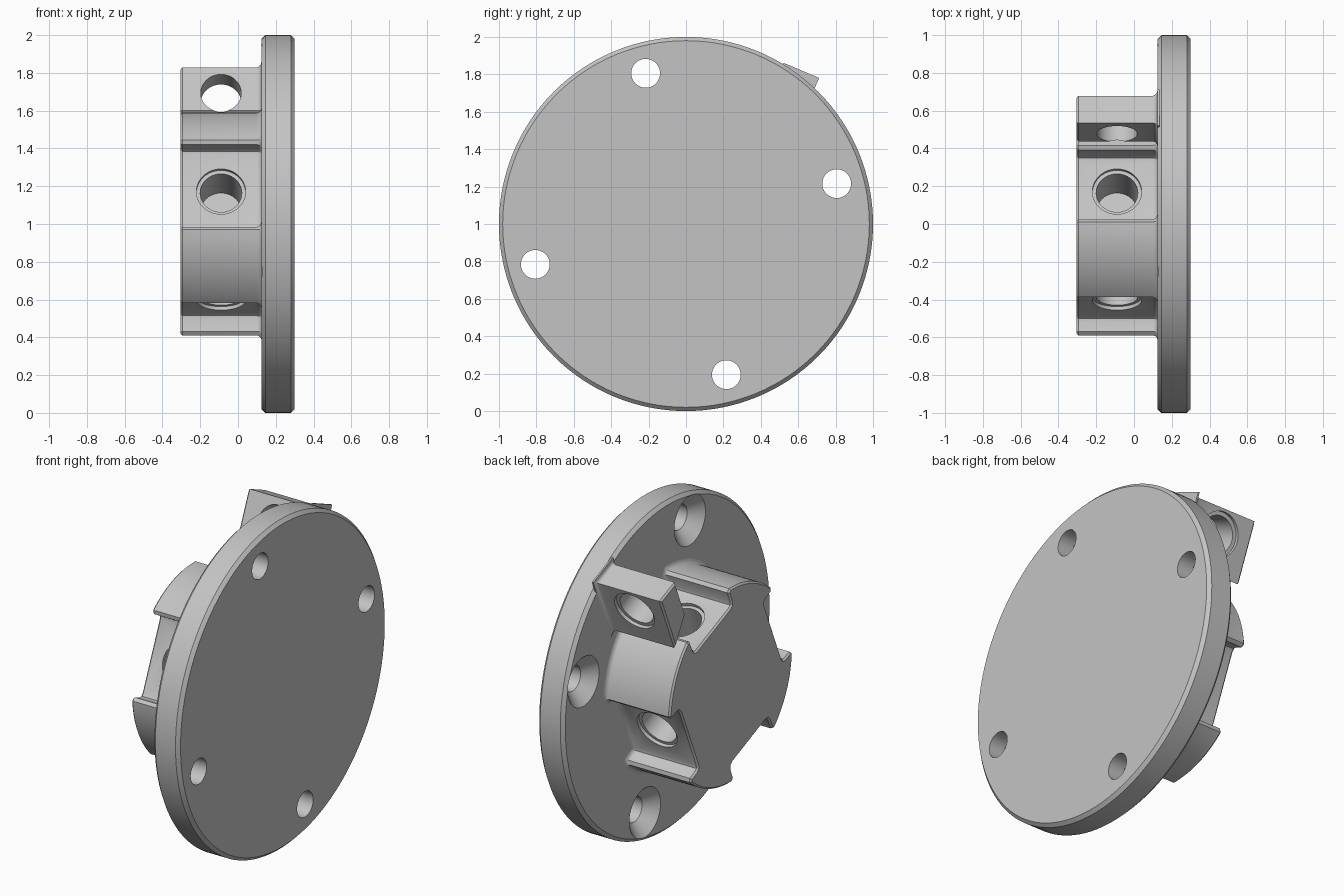
import bpy, bmesh
from math import cos, sin, pi, radians
from mathutils import Vector

cube = bpy.data.objects.get("Cube")
if cube:
    bpy.data.objects.remove(cube)

GREY = bpy.data.materials.new("light grey metal")
GREY.use_nodes = True
GREY.diffuse_color = (0.55, 0.55, 0.55, 1)
GREY.node_tree.nodes["Principled BSDF"].inputs["Base Color"].default_value = (0.55, 0.55, 0.55, 1)

TURN = radians(67)              # direction of the first notch in the y-z plane
BACK, FACE, TOP = 0.30, 0.125, -0.305
BORE_X = -0.09


def point(x, y, z):
    return Vector((x, y, z + 1))


def polar(r, a):
    return Vector((r * cos(a), r * sin(a)))


def local(u, v, a):
    """u runs outward along angle a, v runs across it."""
    return Vector((u * cos(a) + v * sin(a), u * sin(a) - v * cos(a)))


def make(name, rings):
    """Skin a stack of closed rings and cap both ends."""
    bm = bmesh.new()
    loops = [[bm.verts.new(p) for p in ring] for ring in rings]
    n = len(loops[0])
    for lo, hi in zip(loops, loops[1:]):
        for i in range(n):
            j = (i + 1) % n
            bm.faces.new((lo[i], lo[j], hi[j], hi[i]))
    bm.faces.new(loops[0])
    bm.faces.new(loops[-1])
    bmesh.ops.recalc_face_normals(bm, faces=bm.faces)
    mesh = bpy.data.meshes.new(name)
    bm.to_mesh(mesh)
    bm.free()
    obj = bpy.data.objects.new(name, mesh)
    mesh.materials.append(GREY)
    bpy.context.collection.objects.link(obj)
    return obj


def lathe(name, profile, origin, axis, n=64):
    """Turn (distance, radius) pairs around an axis."""
    axis = axis.normalized()
    side = axis.orthogonal().normalized()
    other = axis.cross(side)
    return make(name, [[origin + axis * t + (side * cos(2 * pi * i / n) + other * sin(2 * pi * i / n)) * r
                        for i in range(n)] for t, r in profile])


def offset(pts, d):
    """Mitred outward offset of a counter-clockwise outline."""
    out = []
    for i, p in enumerate(pts):
        e1 = (p - pts[i - 1]).normalized()
        e2 = (pts[(i + 1) % len(pts)] - p).normalized()
        n1, n2 = Vector((e1.y, -e1.x)), Vector((e2.y, -e2.x))
        out.append(p + (n1 + n2) * d / (1 + n1.dot(n2)))
    return out


def boss(name, outline):
    """Extruded block with a chamfered top and a fillet where it meets the plate."""
    steps = [(TOP, -0.01), (TOP + 0.01, 0), (FACE - 0.025, 0), (FACE - 0.013, 0.004),
             (FACE - 0.004, 0.013), (FACE, 0.025), (FACE + 0.01, 0.025)]
    return make(name, [[point(x, p.x, p.y) for p in offset(outline, d)] for x, d in steps])


def finish(obj, cutters):
    bpy.ops.object.select_all(action='DESELECT')
    bpy.context.view_layer.objects.active = obj
    obj.select_set(True)
    for c in cutters:
        mod = obj.modifiers.new("cut", 'BOOLEAN')
        mod.operation = 'DIFFERENCE'
        mod.solver = 'EXACT'
        mod.object = c
        bpy.ops.object.modifier_apply(modifier=mod.name)
        bpy.data.objects.remove(c)
    bpy.ops.object.shade_smooth_by_angle(angle=radians(30))


# Round base plate with four countersunk screw holes
X = Vector((1, 0, 0))
plate = lathe("base_plate", [(FACE, 0.98), (FACE + 0.02, 1), (BACK - 0.02, 1), (BACK, 0.98)],
              point(0, 0, 0), X, 128)
holes = []
for k in range(4):
    p = polar(0.834, radians(15) + k * pi / 2)
    holes.append(lathe("screw_cutter", [(-0.02, 0.17), (0, 0.15), (0.073, 0.077), (0.3, 0.077)],
                       point(FACE, p.x, p.y), X, 48))
finish(plate, holes)

# Hub with four flat notches, alternately narrow and wide
R, FLAT = 0.59, 0.44
halves = [radians(20.5), radians(24.5)]
outline, bores = [], []
for k in range(4):
    a = TURN + k * pi / 2
    h, nxt = halves[k % 2], halves[(k + 1) % 2]
    w = R * sin(h) - 0.01
    outline += [local(FLAT + 0.025, w, a), local(FLAT + 0.007, w - 0.007, a), local(FLAT, w - 0.025, a),
                local(FLAT, 0.025 - w, a), local(FLAT + 0.007, 0.007 - w, a), local(FLAT + 0.025, -w, a)]
    start, end = a + h, a + pi / 2 - nxt
    outline.append(polar(R - 0.02, start))
    outline += [polar(R, start + 0.025 + (end - start - 0.05) * i / 14) for i in range(15)]
    outline.append(polar(R - 0.02, end))
    # Stepped blind bore in each flat
    d = polar(1, a)
    bores.append(lathe("bore_cutter", [(0.1, 0.13), (-0.02, 0.13), (-0.02, 0.11), (-0.28, 0.11)],
                       point(BORE_X, d.x * FLAT, d.y * FLAT), Vector((0, d.x, d.y))))
hub = boss("notched_hub", outline)
finish(hub, bores)

# Upright lug beside the first notch, drilled across
IN, OUT = 0.168, 0.325
lug = boss("side_lug", [local(u, v, TURN) for u, v in
                        ((0.972, IN), (0.725, IN), (0.605, OUT), (0.972, OUT))])
p = local(0.825, OUT, TURN)
d = local(0, 1, TURN)
finish(lug, [lathe("lug_cutter", [(0.1, 0.13), (-0.02, 0.13), (-0.02, 0.107), (-0.3, 0.107)],
                   point(BORE_X, p.x, p.y), Vector((0, d.x, d.y)))])
